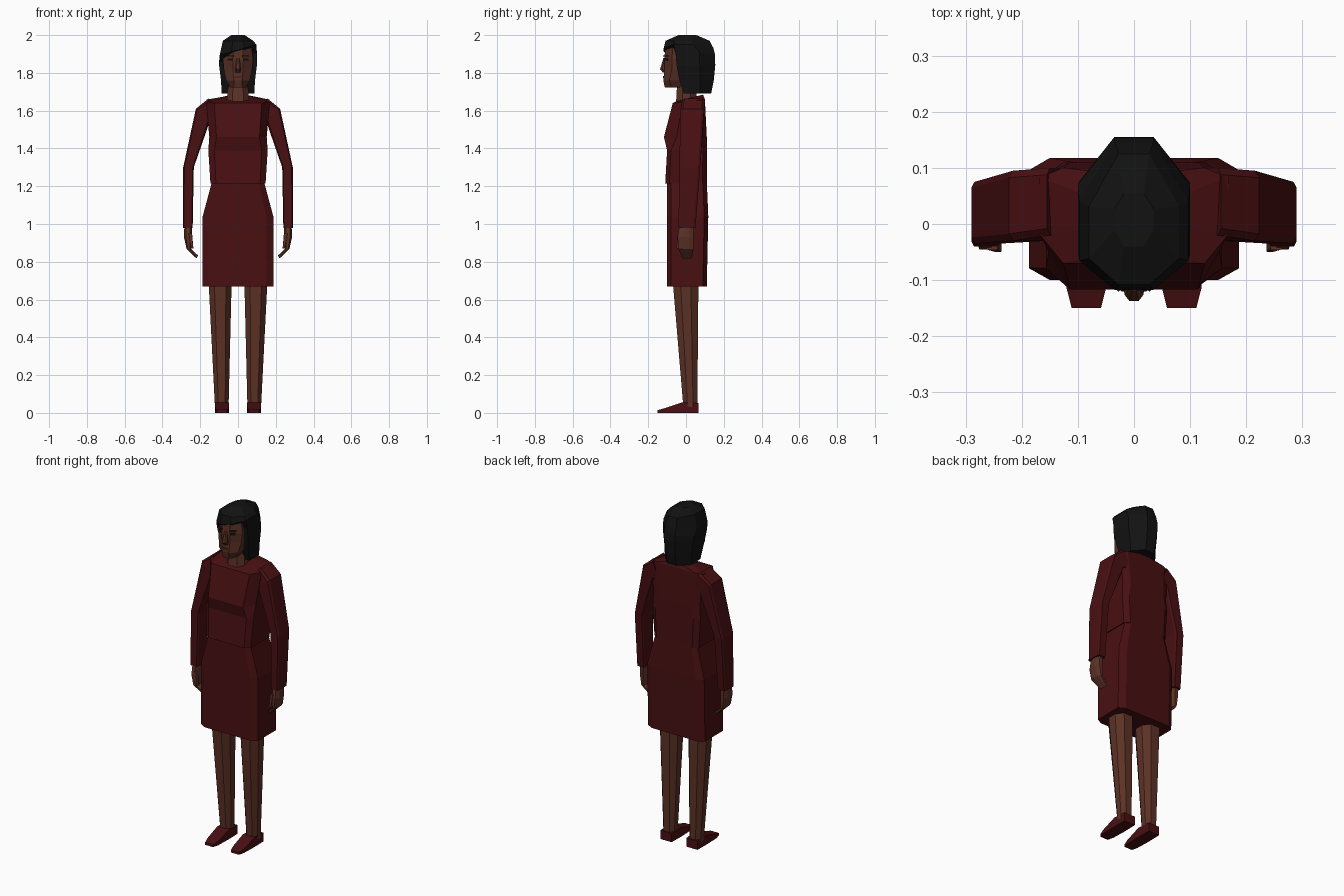
import bpy, bmesh
from mathutils import Matrix

cube = bpy.data.objects.get("Cube")
if cube:
    bpy.data.objects.remove(cube, do_unlink=True)


def material(name, red, green, blue):
    colour = (red, green, blue, 1)
    result = bpy.data.materials.new(name)
    result.use_nodes = True
    result.diffuse_color = colour
    shader = result.node_tree.nodes["Principled BSDF"]
    shader.inputs["Base Color"].default_value = colour
    return result


CLOTH = material("dark_red_cloth", .066, .005, .006)
SKIN = material("brown_skin", .11, .032, .019)
FACE = material("face_skin", .095, .029, .017)
HAIR = material("black_hair", .006, .006, .006)
LIP = material("lip_brown", .07, .016, .012)

# Section outlines: flat width share, front chamfer depth, back chamfer depth
BOXY = (.8, .1, .1)
BUST = (.75, .3, .1)
LIMB = (.5, .3, .3)
SKULL = (.35, .2, .2)
MANE = (.35, 0, .4)
FRINGE = (.35, .2, .4)


def section(z, half, front=-.1, back=.11, style=BOXY, x=0, rise=0, tilt=0):
    """Chamfered eight-sided outline; rise lifts its +x side, tilt its back."""
    flat, front_cut, back_cut = style
    right_side = [(flat, 0), (1, front_cut), (1, 1 - back_cut), (flat, 1)]
    left_side = [(-u, v) for u, v in reversed(right_side)]
    return [(x + half * u, front + (back - front) * v, z + rise * u + tilt * v)
            for u, v in right_side + left_side]


def finish(name, bm, paint):
    bmesh.ops.recalc_face_normals(bm, faces=bm.faces)
    mesh = bpy.data.meshes.new(name)
    bm.to_mesh(mesh)
    bm.free()
    mesh.materials.append(paint)
    obj = bpy.data.objects.new(name, mesh)
    bpy.context.collection.objects.link(obj)


def loft(name, paint, *outlines, side=1):
    """Closed flat-shaded skin through the outlines; side -1 mirrors it."""
    bm = bmesh.new()
    loops = [[bm.verts.new((side * x, y, z)) for x, y, z in outline]
             for outline in outlines]
    for lower, upper in zip(loops, loops[1:]):
        for i in range(len(lower)):
            bm.faces.new((lower[i - 1], lower[i], upper[i], upper[i - 1]))
    bm.faces.new(loops[0])
    bm.faces.new(loops[-1])
    finish(name, bm, paint)


def pair(name, paint, *outlines):
    loft("left_" + name, paint, *outlines)
    loft("right_" + name, paint, *outlines, side=-1)


def plate(name, paint, location, width, height, turn=0):
    bm = bmesh.new()
    bmesh.ops.create_cube(bm, size=1)
    bm.transform(Matrix.Translation(location) @ Matrix.Rotation(turn, 4, "Z")
                 @ Matrix.Diagonal((width, .008, height, 1)))
    finish(name, bm, paint)


# Clothes
loft("skirt", CLOTH,
     section(z=.67, half=.187),
     section(z=1.04, half=.187, back=.118),
     section(z=1.23, half=.136))
loft("jacket", CLOTH,
     section(z=1.215, half=.146, front=-.11),
     section(z=1.39, half=.157),
     section(z=1.46, half=.152, front=-.117, style=BUST),
     section(z=1.64, half=.168, front=-.07, back=.1, style=BUST, tilt=.02),
     section(z=1.65, half=.075, front=-.05, back=.09, style=LIMB, tilt=.035))
pair("sleeve", CLOTH,
     section(x=.13, z=1.61, half=.025, rise=.055, front=-.02, back=.1),
     section(x=.185, z=1.58, half=.038, rise=.03, front=-.03, back=.095),
     section(x=.262, z=1.3, half=.028, front=-.035, back=.075),
     section(x=.265, z=.98, half=.025, front=-.04, back=.05))

# Hands
pair("hand", SKIN,
     section(x=.264, z=.99, half=.02, front=-.035, back=.04, style=LIMB),
     section(x=.265, z=.93, half=.021, front=-.045, back=.04, style=LIMB),
     section(x=.26, z=.867, half=.012, front=-.04, back=.04, style=LIMB),
     section(x=.216, z=.826, half=.004, rise=-.008, front=-.02, back=.03))
pair("thumb", SKIN,
     section(x=.253, z=.95, half=.01, front=-.046, back=-.02),
     section(x=.242, z=.87, half=.006, front=-.05, back=-.03))

# Legs
pair("leg", SKIN,
     section(x=.095, z=.72, half=.062, front=-.072, back=.066, style=LIMB),
     section(x=.086, z=.03, half=.036, front=-.014, back=.06, style=LIMB))


# Shoes, lofted from toe to heel
def sole(y, half, height):
    inner, outer = .085 - half, .085 + half
    return [(inner, y, 0), (outer, y, 0), (outer, y, height), (inner, y, height)]


pair("shoe", CLOTH,
     sole(y=-.15, half=.026, height=.015),
     sole(y=-.115, half=.035, height=.024),
     sole(y=-.02, half=.038, height=.056),
     sole(y=.066, half=.036, height=.052))

# Neck and head
loft("neck", SKIN,
     section(z=1.6, half=.06, front=-.055, back=.06, style=LIMB),
     section(z=1.78, half=.052, front=-.045, back=.05, style=LIMB))
loft("head", FACE,
     section(z=1.722, half=.04, front=-.112, back=0, style=LIMB),
     section(z=1.76, half=.063, front=-.12, back=.04, style=SKULL),
     section(z=1.82, half=.075, front=-.114, back=.08, style=SKULL),
     section(z=1.87, half=.08, front=-.115, back=.09, style=SKULL),
     section(z=1.94, half=.072, front=-.109, back=.08, style=SKULL),
     section(z=1.97, half=.04, front=-.07, back=.05, style=SKULL))
loft("nose", FACE,
     section(z=1.803, half=.014, front=-.124, back=-.1, style=LIMB),
     section(z=1.82, half=.017, front=-.137, back=-.1, style=LIMB),
     section(z=1.88, half=.008, front=-.119, back=-.1, style=LIMB))

# Painted features of the face
plate("lips", LIP, (0, -.118, 1.778), width=.036, height=.01)
for word, side in (("left", 1), ("right", -1)):
    angle = side * .64
    plate(word + "_eye", HAIR, (side * .04, -.106, 1.871), .03, .011, angle)
    plate(word + "_brow", HAIR, (side * .04, -.106, 1.889), .038, .006, angle)

# Hair, with a fringe swept to one side
loft("hair", HAIR,
     section(z=1.69, half=.086, front=-.012, back=.133, style=MANE),
     section(z=1.76, half=.09, front=-.035, back=.147, style=MANE),
     section(z=1.84, half=.1, front=-.05, back=.155, style=MANE),
     section(z=1.885, half=.1, front=-.055, back=.154, style=MANE, rise=.025),
     section(z=1.922, half=.097, front=-.118, back=.145, style=FRINGE, rise=.028),
     section(z=1.97, half=.08, front=-.108, back=.125, style=FRINGE),
     section(z=2, half=.035, front=-.04, back=.055, style=LIMB))
